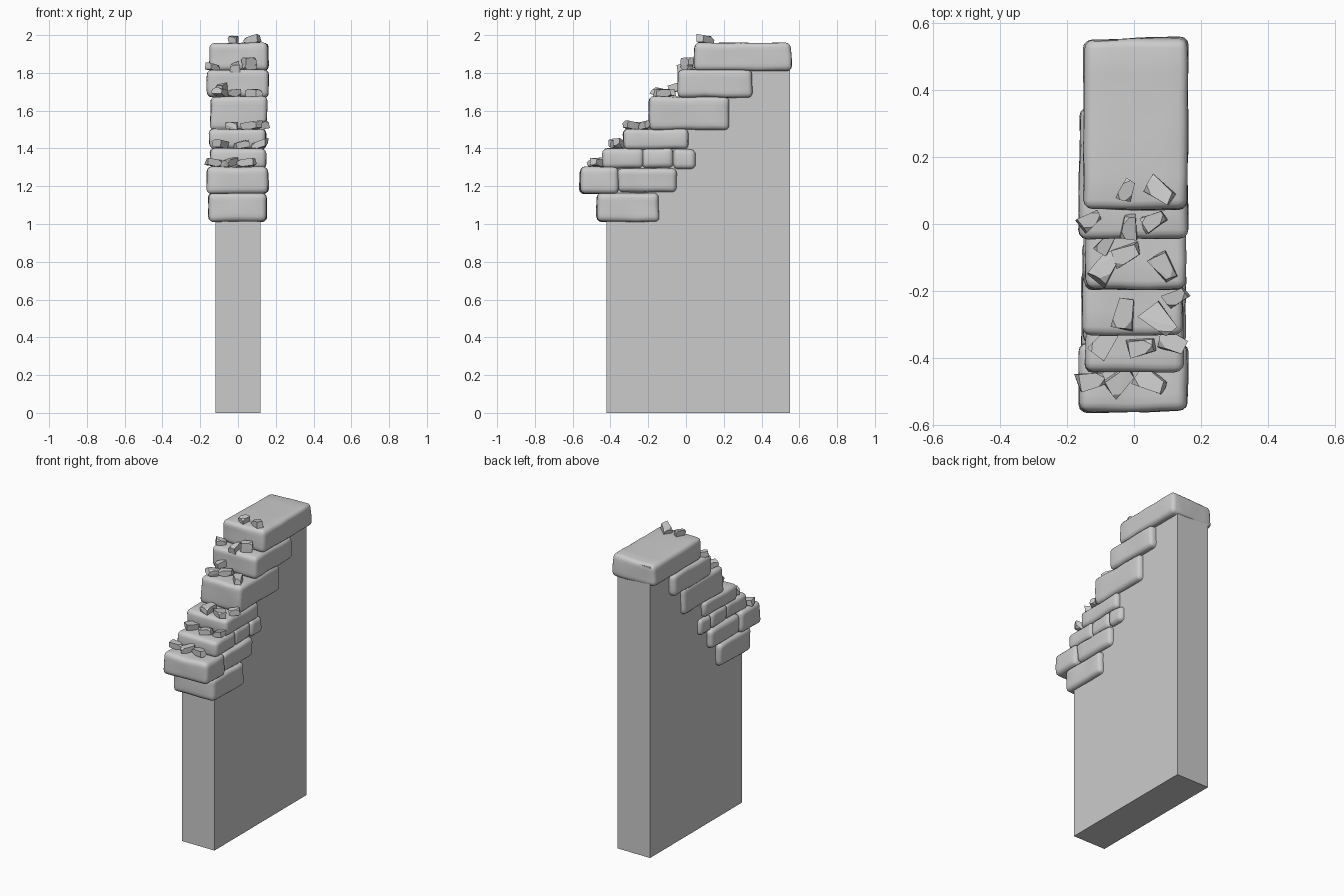
import bpy, bmesh, random
from mathutils import Vector, Matrix, noise

random.seed(7)
cube = bpy.data.objects.get("Cube")
if cube:
    bpy.data.objects.remove(cube, do_unlink=True)

stone = bpy.data.materials.new("stone grey")
stone.use_nodes = True
GREY = (0.6, 0.6, 0.6, 1)
stone.diffuse_color = GREY
stone.node_tree.nodes["Principled BSDF"].inputs["Base Color"].default_value = GREY


def finish(name, bm):
    bmesh.ops.recalc_face_normals(bm, faces=bm.faces)
    mesh = bpy.data.meshes.new(name)
    bm.to_mesh(mesh)
    bm.free()
    mesh.materials.append(stone)
    obj = bpy.data.objects.new(name, mesh)
    bpy.context.collection.objects.link(obj)
    return obj


# Flat wall core: stepped side profile, extruded across x
profile = [(-.42, 0), (.55, 0), (.55, 1.94), (.09, 1.94), (.09, 1.79), (0, 1.79),
           (0, 1.64), (-.15, 1.64), (-.15, 1.47), (-.28, 1.47), (-.28, 1.37),
           (-.38, 1.37), (-.38, 1.27), (-.42, 1.27)]
bm = bmesh.new()
face = bm.faces.new([bm.verts.new((-.12, y, z)) for y, z in profile])
side = bmesh.ops.extrude_face_region(bm, geom=[face])
bmesh.ops.translate(bm, vec=(.24, 0, 0),
                    verts=[v for v in side["geom"] if isinstance(v, bmesh.types.BMVert)])
finish("wall_core", bm)


# Worn, rounded bricks
def brick(name, x0, x1, y0, y1, z0, z1, worn_corner=False):
    bm = bmesh.new()
    bmesh.ops.create_cube(bm, size=1)
    size = Vector((x1 - x0, y1 - y0, z1 - z0))
    centre = Vector((x0 + x1, y0 + y1, z0 + z1)) / 2
    for v in bm.verts:
        v.co = centre + v.co * size
        v.co += (centre - v.co).normalized() * random.uniform(0, .012)
        if worn_corner and v.co.x < 0 and v.co.y > centre.y and v.co.z > centre.z:
            v.co += Vector((.01, -.01, -.012))
    bmesh.ops.bevel(bm, geom=bm.edges[:], offset=.026, segments=3, profile=.5,
                    affect='EDGES', clamp_overlap=True)
    long_edges = [e for e in bm.edges if e.calc_length() > .06]
    bmesh.ops.subdivide_edges(bm, edges=long_edges, cuts=5, use_grid_fill=True)
    for v in bm.verts:
        v.co += noise.noise_vector(v.co * 9) * .005
    obj = finish(name, bm)
    obj.data.shade_smooth()


brick("bottom_brick", -.158, .155, -.475, -.14, 1.01, 1.165)
brick("second_course_front_brick", -.165, .163, -.565, -.355, 1.16, 1.305)
brick("second_course_back_brick", -.158, .158, -.365, -.045, 1.165, 1.295)
brick("third_course_front_brick", -.148, .152, -.445, -.22, 1.295, 1.403)
brick("third_course_middle_brick", -.15, .15, -.235, -.065, 1.295, 1.403)
brick("third_course_back_brick", -.152, .155, -.07, .055, 1.29, 1.4)
brick("fourth_course_brick", -.155, .152, -.337, .015, 1.395, 1.505)
brick("fifth_course_brick", -.148, .157, -.2, .235, 1.495, 1.677)
brick("sixth_course_brick", -.168, .165, -.048, .355, 1.67, 1.82)
brick("top_brick", -.157, .163, .037, .562, 1.81, 1.962, worn_corner=True)


# Angular rubble lying on each step
def rubble(name, x, y, z, length, turn):
    bm = bmesh.new()
    bmesh.ops.create_cube(bm, size=1)
    for v in bm.verts:
        v.co *= random.uniform(.75, 1.1)
        if v.co.x > 0:
            v.co.y *= .6
    bmesh.ops.bevel(bm, geom=random.sample(bm.verts[:], 3), offset=.3, affect='VERTICES')
    hull = bmesh.ops.convex_hull(bm, input=bm.verts[:])
    bmesh.ops.delete(bm, geom=[g for g in set(hull["geom_interior"] + hull["geom_unused"])
                               if isinstance(g, bmesh.types.BMVert)], context='VERTS')
    bmesh.ops.dissolve_limit(bm, angle_limit=.2, verts=bm.verts[:], edges=bm.edges[:])
    matrix = (Matrix.Translation((x, y, z)) @ Matrix.Rotation(turn, 4, 'Z')
              @ Matrix.Rotation(random.uniform(-.3, .3), 4, 'Y')
              @ Matrix.Diagonal((length, length * .75, .04, 1)))
    bmesh.ops.transform(bm, matrix=matrix, verts=bm.verts)
    finish(name, bm)


steps = {
    "top": (1.975, [(-.02, .1, .07, 1.2), (.075, .1, .09, -.6)]),
    "sixth": (1.83, [(-.13, .01, .075, .6), (-.015, -.01, .07, 1.5), (.06, .01, .08, .4)]),
    "fifth": (1.695, [(-.09, -.13, .1, 1), (-.025, -.09, .09, .4), (.09, -.13, .085, -1)]),
    "fourth": (1.52, [(-.03, -.27, .09, 1.4), (.08, -.29, .1, -.8), (.125, -.22, .07, .5)]),
    "third": (1.42, [(-.09, -.36, .085, .9), (.02, -.37, .085, .2), (.115, -.355, .09, -.4)]),
    "second": (1.325, [(-.13, -.47, .08, .2), (-.04, -.47, .09, .7), (.05, -.47, .095, -.5)]),
}
for step, (z, stones) in steps.items():
    for i, (x, y, length, turn) in enumerate(stones, 1):
        rubble(f"{step}_step_rubble_{i}", x, y, z, length, turn)
# Chunks leaning against the brick faces above
rubble("leaning_rubble_high", .06, .01, 1.862, .07, .5)
rubble("leaning_rubble_middle", -.085, -.06, 1.72, .06, 1)
